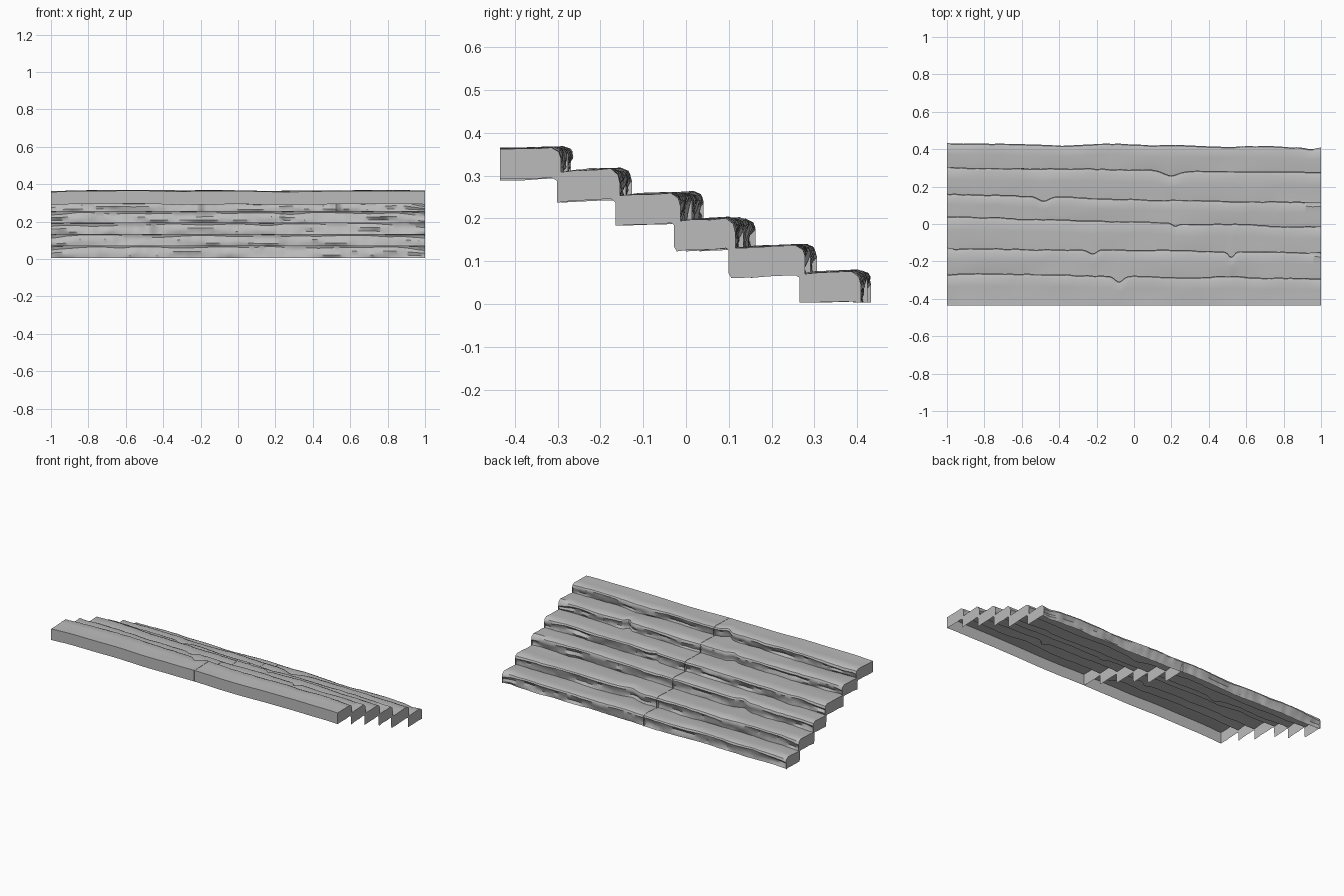
import bpy, bmesh, math
from mathutils import Vector, noise

cube = bpy.data.objects.get("Cube")
if cube:
    bpy.data.objects.remove(cube, do_unlink=True)

stone = bpy.data.materials.new("grey_stone")
stone.use_nodes = True
GREY = (0.5, 0.5, 0.5, 1)
stone.diffuse_color = GREY
stone.node_tree.nodes["Principled BSDF"].inputs["Base Color"].default_value = GREY

FRONT, SKIRT, FLOOR = -0.435, 0.07, 0.004
# Each step: tread height, nose depth at the -x end and at the +x end
STEPS = [(0.362, -0.265, -0.290), (0.310, -0.127, -0.153), (0.256, 0.038, -0.015),
         (0.196, 0.162, 0.112), (0.134, 0.307, 0.275), (0.072, 0.430, 0.412)]
# Chips in the noses: step, x, depth, width
CHIPS = [(0, -0.08, 0.03, 0.03), (1, -0.22, 0.02, 0.03), (1, 0.52, 0.03, 0.02),
         (2, 0.22, 0.015, 0.02), (3, -0.48, 0.025, 0.04), (4, 0.2, 0.025, 0.06),
         (5, 0.95, 0.015, 0.05)]


def rough(x, step, row, scale):
    return noise.noise(Vector((x * scale, step * 7.3 + 0.37, row * 3.1 + 0.61)))


def nose(x, i):
    """Depth of a worn step edge at x."""
    z, a, b = STEPS[i]
    y = a + (b - a) * (x + 1) / 2 + 0.008 * rough(x, i, 0, 4) + 0.004 * rough(x, i, 1, 22)
    for step, cx, depth, width in CHIPS:
        if step == i:
            y -= depth * math.exp(-((x - cx) / width) ** 2)
    return y


def profile(x):
    """Stepped section from the front edge down to the back foot."""
    pts, start = [], FRONT
    for i, (z, a, b) in enumerate(STEPS):
        last = i == len(STEPS) - 1
        low = FLOOR if last else STEPS[i + 1][0] - 0.003
        n = nose(x, i)
        top = z + 0.006 * rough(x, i, 2, 3)
        worn = 0.008 + 0.016 * max(0, rough(x, i, 3, 5) + 0.2)
        worn += 0.012 * max(0, abs(x) - 0.85) / 0.15
        for t in (0.0, 0.35, 0.7):
            y = start + (n - 0.025 - start) * t
            dz = 0.004 * t + 0.004 * rough(x, i, 4 + t, 5)
            if t > 0 or i == 0:
                pts.append((y, top + dz))
        # Rounded lip, ragged riser, and foot
        pts.append((n - 0.022, top + 0.005))
        pts.append((n - 0.005, top + 0.003 - worn * 0.4))
        pts.append((n, top - worn))
        for k, t in enumerate((0.35, 0.7)):
            bump = 0.014 * rough(x, i, 8 + k, 7) + 0.005 * rough(x, i, 10 + k, 25)
            pts.append((n - 0.006 - 0.008 * t + bump, top - worn + (low - top + worn) * t))
        foot = n - 0.012 + 0.012 * rough(x, i, 12, 6)
        pts.append((foot, low))
        start = foot
    return pts


def build_flight(name, x0, x1, columns=90):
    bm = bmesh.new()
    grid = []
    for c in range(columns + 1):
        x = x0 + (x1 - x0) * c / columns
        grid.append([bm.verts.new((x, y, z)) for y, z in profile(x)])
    # Worn treads and risers
    for a, b in zip(grid, grid[1:]):
        for j in range(len(a) - 1):
            bm.faces.new((a[j], b[j], b[j + 1], a[j + 1]))

    # Hanging side and front skirts, open underneath
    def skirt(edge):
        lower = [bm.verts.new((v.co.x, v.co.y, max(FLOOR, v.co.z - SKIRT))) for v in edge]
        for j in range(len(edge) - 1):
            bm.faces.new((edge[j], lower[j], lower[j + 1], edge[j + 1]))

    skirt(grid[0][::-1])
    skirt(grid[-1])
    skirt([col[0] for col in grid])
    bmesh.ops.remove_doubles(bm, verts=bm.verts, dist=0.0002)
    mesh = bpy.data.meshes.new(name)
    bm.to_mesh(mesh)
    bm.free()
    mesh.materials.append(stone)
    obj = bpy.data.objects.new(name, mesh)
    bpy.context.collection.objects.link(obj)
    bpy.ops.object.select_all(action="DESELECT")
    obj.select_set(True)
    bpy.context.view_layer.objects.active = obj
    bpy.ops.object.shade_smooth_by_angle(angle=math.radians(40))


build_flight("right_stair_flight", -1.0, -0.001)
build_flight("left_stair_flight", 0.001, 1.0)
